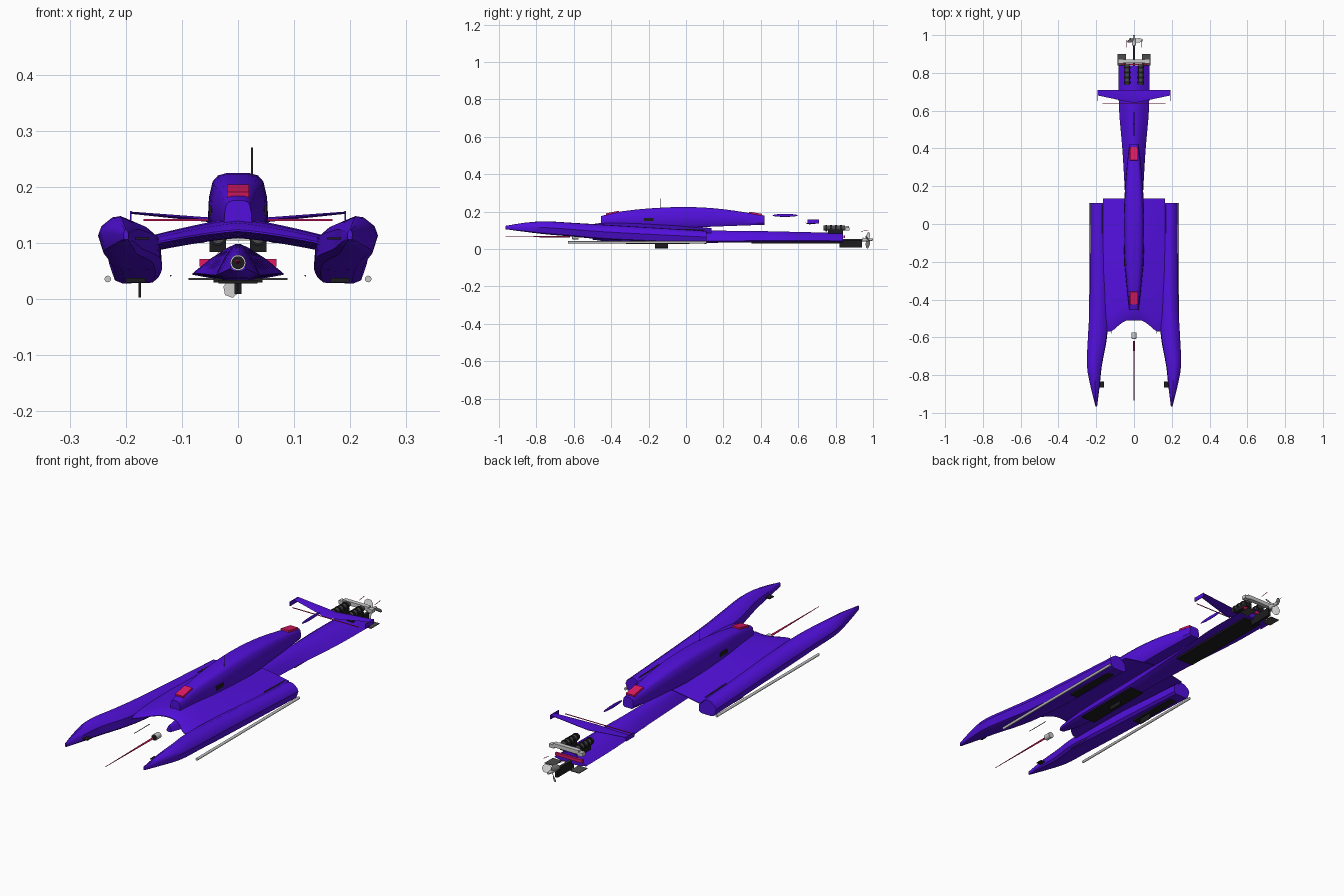
import bpy, bmesh, math
from mathutils import Vector, Matrix

if "Cube" in bpy.data.objects:
    bpy.data.objects.remove(bpy.data.objects["Cube"])


def material(name, rgb):
    m = bpy.data.materials.new(name)
    m.diffuse_color = (*rgb, 1)
    m.use_nodes = True
    m.node_tree.nodes["Principled BSDF"].inputs["Base Color"].default_value = m.diffuse_color
    return m


PURPLE = material("purple", (0.085, 0.005, 0.72))
PINK = material("pink", (0.75, 0.01, 0.13))
BLACK = material("black", (0.012, 0.012, 0.014))
DARK = material("dark_grey", (0.07, 0.07, 0.07))
GREY = material("light_grey", (0.6, 0.6, 0.6))


def finish(name, bm, mat, angle=35):
    bmesh.ops.recalc_face_normals(bm, faces=bm.faces)
    me = bpy.data.meshes.new(name)
    bm.to_mesh(me)
    bm.free()
    ob = bpy.data.objects.new(name, me)
    bpy.context.collection.objects.link(ob)
    me.materials.append(mat)
    bpy.ops.object.select_all(action='DESELECT')
    ob.select_set(True)
    bpy.context.view_layer.objects.active = ob
    bpy.ops.object.shade_smooth_by_angle(angle=math.radians(angle))
    return ob


def loft(name, rings, mat, angle=35):
    bm = bmesh.new()
    vs = [[bm.verts.new(p) for p in r] for r in rings]
    n = len(rings[0])
    for a, b in zip(vs, vs[1:]):
        for i in range(n):
            j = (i + 1) % n
            bm.faces.new((a[i], a[j], b[j], b[i]))
    bm.faces.new(vs[0])
    bm.faces.new(vs[-1])
    return finish(name, bm, mat, angle)


def resample(rows, k=4):
    """Smooth the table of stations with a Catmull-Rom curve."""
    out = []
    for i in range(len(rows) - 1):
        p0, p1 = rows[max(i - 1, 0)], rows[i]
        p2, p3 = rows[i + 1], rows[min(i + 2, len(rows) - 1)]
        for t in [q / k for q in range(k)]:
            out.append([0.5 * (2 * b + (c - a) * t + (2 * a - 5 * b + 4 * c - d) * t ** 2
                        + (3 * b - a - 3 * c + d) * t ** 3)
                        for a, b, c, d in zip(p0, p1, p2, p3)])
    return out + [list(rows[-1])]


def section_body(name, stations, section, mat, s=1):
    """Loft a unit section (u across, v up) over rows of y, x0, x1, z0, z1."""
    rings = [[(s * (x0 + u * (x1 - x0)), y, z0 + v * (z1 - z0)) for u, v in section]
             for y, x0, x1, z0, z1 in resample(stations)]
    return loft(name, rings, mat)


def box(name, c, size, mat):
    bm = bmesh.new()
    bmesh.ops.create_cube(bm, size=1, matrix=Matrix.Translation(c) @ Matrix.Diagonal((*size, 1)))
    return finish(name, bm, mat)


def rod(name, a, b, r, mat, r2=None, n=12):
    a, b = Vector(a), Vector(b)
    d = b - a
    bm = bmesh.new()
    bmesh.ops.create_cone(bm, cap_ends=True, segments=n, radius1=r, radius2=r if r2 is None else r2,
                          depth=d.length, matrix=Matrix.Translation((a + b) / 2)
                          @ d.to_track_quat('Z', 'Y').to_matrix().to_4x4())
    return finish(name, bm, mat)


def symmetric(half):
    return half + [(1 - u, v) for u, v in reversed(half)]


# Centre hull: lens shaped section
section_body("centre_hull", [
    (-.5, -.014, .014, .05, .078), (-.35, -.036, .036, .036, .092), (0, -.041, .041, .033, .098),
    (.2, -.05, .05, .034, .098), (.4, -.062, .062, .036, .096), (.62, -.08, .08, .038, .091),
    (.84, -.081, .081, .036, .086)],
    symmetric([(.25, 0), (0, .15), (.04, .26), (.2, .66), (.34, .92), (.45, 1)]), PURPLE)
box("mid_bottom_panel", (0, -.15, .031), (.07, .34, .006), BLACK)
box("rear_bottom_panel", (0, .585, .034), (.088, .47, .008), BLACK)

# Upper pod
section_body("pod", [
    (-.455, -.025, .025, .118, .176), (-.36, -.036, .036, .118, .199), (-.2, -.05, .05, .115, .217),
    (0, -.054, .054, .115, .225), (.2, -.047, .047, .122, .213), (.42, -.026, .026, .13, .179)],
    symmetric([(.12, 0), (0, .2), (.02, .6), (.08, .86), (.17, .96), (.32, 1)]), PURPLE)
for name, y, z, tilt in (("front_hatch", -.392, .192, .2), ("rear_hatch", .372, .188, -.17)):
    ob = box(name, (0, 0, 0), (.04, .07, .012), PINK)
    ob.location, ob.rotation_euler = (0, y, z), (tilt, 0, 0)
rod("antenna", (.025, -.135, .2), (.025, -.135, .27), .0016, DARK)

# Deck wing: airfoil spanning between the sponsons, notched at the front
rings = []
for i in range(-8, 9):
    x = i / 8 * .165
    f = abs(x) / .165
    y0 = -.51 - .06 * min(1, max(0, (f - .2) / .5)) ** 1.5
    base = .122 - .026 * f ** 1.3
    top, bot = [], []
    for t in (0, .04, .12, .25, .45, .7, 1):
        y = y0 + (.135 - y0) * t
        h = .05 * (1 - .35 * f) * math.sqrt(t) * (1 - t) * 1.3 + .002
        drop = -.012 * t
        top.append((x, y, base + drop + h))
        bot.append((x, y, base + drop - h * .15 - .001))
    rings.append(top + bot[::-1])
loft("deck_wing", rings, PURPLE, 40)

# Sponsons with their rails and fittings
SPONSON = [(.12, .02), (.72, 0), (.88, .08), (1, .52), (.93, .74), (.68, .97),
           (.5, 1), (.2, .84), (.03, .64), (0, .15)]
for side, s in (("right", 1), ("left", -1)):
    section_body(side + "_sponson", [
        (-.965, .195, .204, .106, .124), (-.86, .182, .23, .092, .141), (-.75, .17, .249, .079, .148),
        (-.6, .143, .244, .066, .14), (-.45, .136, .236, .052, .131), (-.2, .136, .232, .04, .116),
        (.11, .142, .23, .028, .097)], SPONSON, PURPLE, s)
    rod(side + "_rail", (s * .232, -.63, .036), (s * .232, .11, .036), .006, GREY)
    box(side + "_bow_plate", (s * .172, -.85, .108), (.026, .03, .004), BLACK)
    box(side + "_sponson_panel", (s * .182, -.07, .034), (.035, .26, .008), BLACK)
    rod(side + "_probe", (s * .12, -.58, .042), (s * .12, -.47, .042), .0015, DARK)
    rod(side + "_deck_strip", (s * .168, -.05, .106), (s * .168, .1, .102), .0025, DARK, n=8)
    box(side + "_intake", (s * .046, -.2, .158), (.012, .05, .018), BLACK)
box("left_keel_fin", (-.175, -.13, .018), (.004, .07, .03), BLACK)
box("keel_fin", (0, -.13, .021), (.004, .07, .024), BLACK)

# Bow lamp and spike
rod("bow_lamp", (0, -.607, .065), (0, -.575, .065), .014, GREY, n=20)
rod("bow_lamp_lens", (0, -.61, .065), (0, -.595, .065), .0115, BLACK, n=20)
rod("bow_spike", (0, -.965, .066), (0, -.62, .066), .001, PINK, .0045)

# Tail wing with spar and the slim fairing ahead of it
wing = []
for i in range(-6, 7):
    f = abs(i) / 6
    x, z = i / 6 * .19, .137 + .017 * f
    y0, t = .64 + .04 * f, .01 * (1 - .6 * f)
    wing.append([(x, y0, z), (x, y0 + .02, z + t / 2), (x, .71, z + .002),
                 (x, .71, z), (x, y0 + .02, z - t / 2)])
loft("tail_wing", wing, PURPLE)
rod("tail_spar", (-.168, .637, .141), (.168, .637, .141), .002, PINK)
bm = bmesh.new()
bmesh.ops.create_uvsphere(bm, u_segments=16, v_segments=10, radius=1,
                          matrix=Matrix.Translation((0, .53, .18)) @ Matrix.Diagonal((.004, .068, .008, 1)))
finish("tail_fairing", bm, PURPLE)

# Engines and transom
for side, s in (("right", 1), ("left", -1)):
    box(side + "_winglet", (s * .191, .68, .147), (.003, .06, .02), PURPLE)
    x = s * .036
    rod(side + "_engine", (x, .735, .112), (x, .85, .112), .013, DARK, n=16)
    for k in range(4):
        rod(side + "_engine_ring", (x, .745 + k * .026, .112), (x, .755 + k * .026, .112), .017, BLACK, n=16)
    box(side + "_engine_mount", (x, .8, .094), (.03, .08, .02), BLACK)
    box(side + "_transom_bracket", (s * .072, .862, .108), (.025, .022, .016), GREY)
    box(side + "_trim_plate", (s * .065, .87, .036), (.046, .06, .003), DARK)
    rod(side + "_tiller", (s * .04, .935, .095), (s * .04, .975, .1), .0012, PINK, n=6)
box("transom_frame", (0, .862, .114), (.13, .02, .018), GREY)
box("transom_stripe", (0, .846, .065), (.137, .01, .013), PINK)
box("drive_fin", (0, .88, .028), (.012, .12, .038), BLACK)

# Propeller
rod("drive_shaft", (0, .83, .05), (0, .985, .05), .004, DARK)
rod("propeller_hub", (0, .945, .05), (0, 1.0, .05), .011, GREY, .005)
for k in range(3):
    rot = Matrix.Translation((0, .972, .05)) @ Matrix.Rotation(math.radians(200 + 120 * k), 4, 'Y')
    blade = []
    for r, c, pitch in ((.006, .01, 1.0), (.02, .017, .8), (.035, .018, .6), (.048, .008, .45)):
        dx, dy = c * math.cos(pitch), c * math.sin(pitch)
        blade.append([rot @ Vector(p) for p in ((-dx, -dy, r), (0, -.002, r), (dx, dy, r), (0, .002, r))])
    loft("propeller_blade", blade, GREY)
